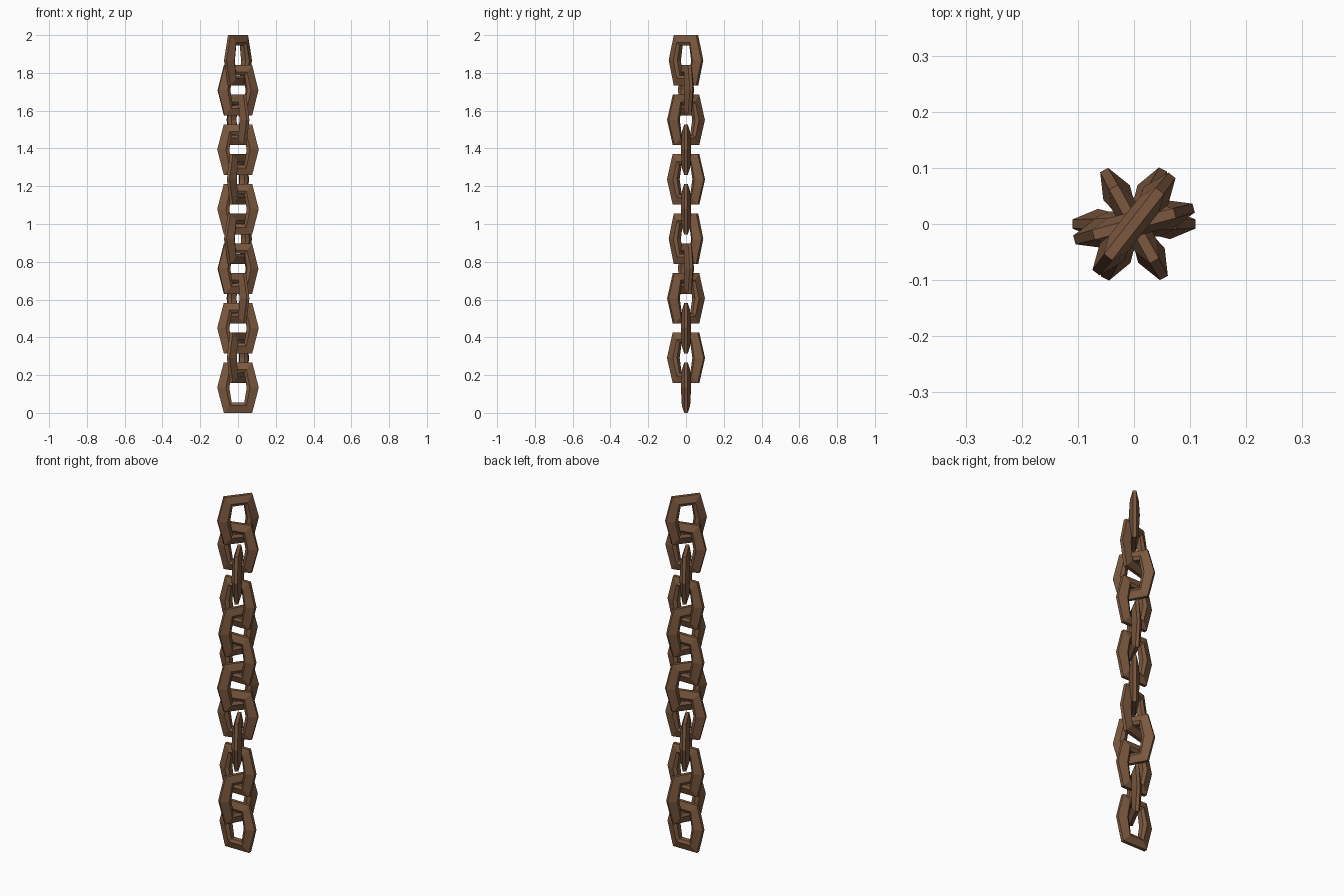
import bpy, bmesh, math
from mathutils import Matrix

if "Cube" in bpy.data.objects:
    bpy.data.objects.remove(bpy.data.objects["Cube"])

iron = bpy.data.materials.new("rusty brown")
iron.diffuse_color = (0.2, 0.098, 0.05, 1)
iron.use_nodes = True
iron.node_tree.nodes["Principled BSDF"].inputs["Base Color"].default_value = iron.diffuse_color

HALF = 0.134                      # half the height of a link
PITCH = (2 - 2 * HALF) / 11       # spacing between links
TURNS = [0, 62, 0, -61, 15, 52]   # repeating twist of the links in degrees

# nested hexagon rings: waist half width, end half width, end half height,
# half thickness at waist, half thickness at ends
OUTER = (0.110, 0.075, HALF, 0.008, 0.009)
RIDGE = (0.064, 0.044, 0.096, 0.027, 0.022)
INNER = (0.046, 0.033, 0.080, 0.015, 0.014)


def ring(bm, size, side):
    waist, end, high, tw, te = size
    pts = [(waist, 0, tw), (end, high, te), (-end, high, te),
           (-waist, 0, tw), (-end, -high, te), (end, -high, te)]
    return [bm.verts.new((x, side * t, z)) for x, z, t in pts]


def link_mesh():
    bm = bmesh.new()
    # rings in order around the bar's cross-section
    rings = [ring(bm, s, d) for s, d in
             [(OUTER, -1), (RIDGE, -1), (INNER, -1),
              (INNER, 1), (RIDGE, 1), (OUTER, 1)]]
    for a in range(6):
        r0, r1 = rings[a], rings[(a + 1) % 6]
        for i in range(6):
            j = (i + 1) % 6
            bm.faces.new((r0[i], r0[j], r1[j], r1[i]))
    bmesh.ops.recalc_face_normals(bm, faces=bm.faces)
    me = bpy.data.meshes.new("chain_link")
    bm.to_mesh(me)
    bm.free()
    me.materials.append(iron)
    return me


# the chain: twelve interlocked links, each twisted about the vertical
mesh = link_mesh()
for k in range(12):
    ob = bpy.data.objects.new(f"chain_link_{k + 1}", mesh)
    ob.matrix_world = (Matrix.Translation((0, 0, HALF + PITCH * k))
                       @ Matrix.Rotation(math.radians(TURNS[k % 6]), 4, 'Z'))
    bpy.context.collection.objects.link(ob)
